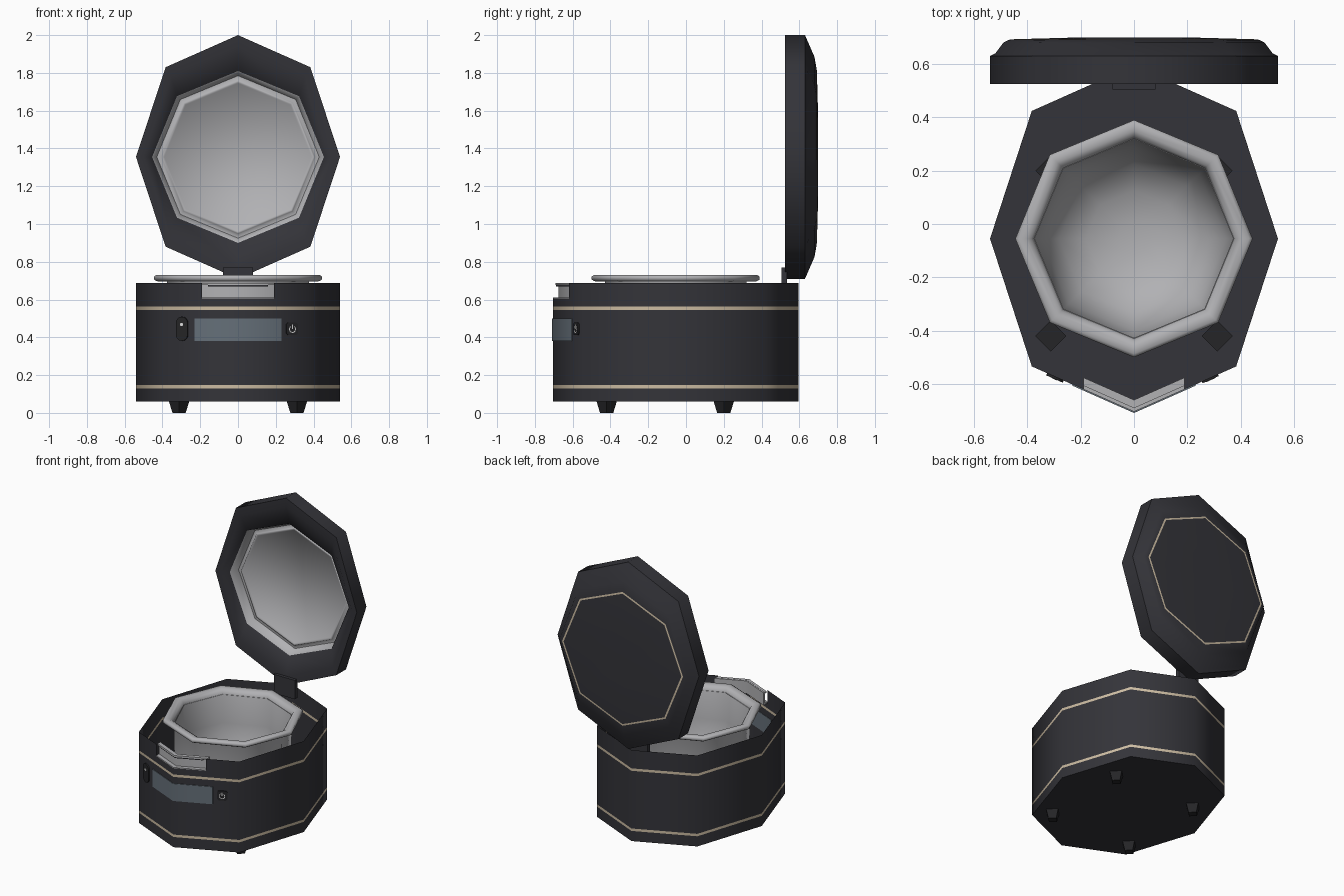
import bpy, bmesh, math
from mathutils import Matrix, Vector

if "Cube" in bpy.data.objects:
    bpy.data.objects.remove(bpy.data.objects["Cube"])


def material(name, rgb):
    m = bpy.data.materials.new(name)
    m.use_nodes = True
    m.diffuse_color = (*rgb, 1)
    m.node_tree.nodes["Principled BSDF"].inputs["Base Color"].default_value = (*rgb, 1)
    return m


DARK = material("charcoal", (0.034, 0.034, 0.041))
BLACK = material("black", (0.018, 0.018, 0.02))
GOLD = material("pale_gold", (0.6, 0.5, 0.36))
GREY = material("light_grey", (0.44, 0.44, 0.455))
GLASS = material("display_blue_grey", (0.13, 0.16, 0.19))
WHITE = material("white", (0.75, 0.75, 0.75))

CY = -0.055          # centre of the pot and body
TIP = -0.705         # front corner of the body
SLOPE = 0.444        # how fast the two front walls run back


def finish(name, bm, mats, normals=True):
    if normals:
        bmesh.ops.recalc_face_normals(bm, faces=bm.faces)
    me = bpy.data.meshes.new(name)
    bm.to_mesh(me)
    bm.free()
    for m in mats:
        me.materials.append(m)
    ob = bpy.data.objects.new(name, me)
    bpy.context.collection.objects.link(ob)
    bpy.ops.object.select_all(action="DESELECT")
    ob.select_set(True)
    bpy.context.view_layer.objects.active = ob
    bpy.ops.object.shade_smooth_by_angle(angle=math.radians(60))
    return ob


def octagon(rx, ry):
    # stretched octagons bulge a little at their long corners
    f = 0.707 + 0.03 * min(1, max(0, ry / rx - 1) / 0.2)
    a, b = rx * 0.71, ry * f
    return [(rx, 0), (a, b), (0, ry), (-a, b), (-rx, 0), (-a, -b), (0, -ry), (a, -b)]


def loft(rings, place, cap_start=False, cap_end=False):
    """rings: (rx, ry, height, material index of the band that follows)"""
    bm = bmesh.new()
    loops = [[bm.verts.new(place(x, y, h)) for x, y in octagon(rx, ry)]
             for rx, ry, h, _ in rings]
    for (lo, hi), ring in zip(zip(loops, loops[1:]), rings):
        for i in range(8):
            j = (i + 1) % 8
            bm.faces.new((lo[i], lo[j], hi[j], hi[i])).material_index = ring[3]
    if cap_start:
        bm.faces.new(loops[0][::-1]).material_index = rings[0][3]
    if cap_end:
        bm.faces.new(loops[-1]).material_index = rings[-1][3]
    return bm


def upright(x, y, h):
    return (x, y + CY, h)


def standing(x, y, h):
    return (x, h, y + 1.355)


# Body: open shell with two gold bands and a notch at the front of the rim
levels = [(0.06, 0), (0.13, 1), (0.147, 0), (0.545, 1), (0.562, 0), (0.688, 0)]
bm = loft([(0.54, 0.65, z, m) for z, m in levels], upright, cap_start=True)
for co, no in (((0.19, 0, 0), (1, 0, 0)), ((-0.19, 0, 0), (1, 0, 0)), ((0, 0, 0.605), (0, 0, 1))):
    bmesh.ops.bisect_plane(bm, geom=bm.verts[:] + bm.edges[:] + bm.faces[:],
                           plane_co=co, plane_no=no)
cut = [f for f in bm.faces if abs(f.calc_center_median().x) < 0.19
       and f.calc_center_median().z > 0.605 and f.calc_center_median().y < -0.5]
bmesh.ops.delete(bm, geom=cut, context="FACES")
finish("body", bm, [DARK, GOLD])

# Inner pot
profile = [(0.372, 0.695), (0.43, 0.697), (0.445, 0.706), (0.445, 0.722), (0.432, 0.73),
           (0.405, 0.729), (0.385, 0.718), (0.375, 0.695), (0.372, 0.5), (0.345, 0.34),
           (0.28, 0.23), (0.18, 0.17), (0.06, 0.15)]
bm = loft([(r, r, z, 0) for r, z in profile], upright, cap_end=True)
finish("inner_pot", bm, [GREY])

# Lid: from the recessed lining, over the rim, to the back with its gold ring
lid = [(0.39, 0.39, 0.618, 1), (0.395, 0.395, 0.612, 1), (0.406, 0.406, 0.612, 1),
       (0.411, 0.411, 0.62, 1), (0.43, 0.43, 0.62, 1), (0.455, 0.455, 0.56, 0),
       (0.5, 0.585, 0.527, 0), (0.54, 0.645, 0.525, 0), (0.54, 0.645, 0.63, 0),
       (0.52, 0.622, 0.64, 0), (0.49, 0.53, 0.68, 0), (0.472, 0.475, 0.69, 0),
       (0.462, 0.462, 0.692, 2), (0.45, 0.45, 0.693, 0), (0.2, 0.2, 0.7, 0)]
finish("lid", loft(lid, standing, True, True), [DARK, GREY, GOLD])


def box(name, lo, hi, mat):
    bm = bmesh.new()
    bmesh.ops.create_cube(bm, size=1)
    for v in bm.verts:
        v.co = [(a + b) / 2 + c * (b - a) for a, b, c in zip(lo, hi, v.co)]
    return finish(name, bm, [mat])


# Hinge
box("hinge", (-0.08, 0.505, 0.64), (0.08, 0.535, 0.77), DARK)


def front_panel(name, half, z0, z1, d0, d1, mat):
    """Strip bent round the front corner, between depths d0 and d1 behind the wall."""
    bm = bmesh.new()
    rows = []
    for x in (-half, 0, half):
        y = TIP + abs(x) * SLOPE
        rows.append([bm.verts.new((x, y + d, z))
                     for d, z in ((d0, z0), (d1, z0), (d1, z1), (d0, z1))])
    for a, b in zip(rows, rows[1:]):
        for i in range(4):
            j = (i + 1) % 4
            bm.faces.new((a[i], a[j], b[j], b[i]))
    bm.faces.new(rows[0])
    bm.faces.new(rows[-1])
    return finish(name, bm, [mat])


# Recessed front grip and display
front_panel("grip_back", 0.19, 0.605, 0.686, 0.03, 0.045, GREY)
front_panel("grip_shelf", 0.19, 0.6, 0.61, 0.001, 0.045, GREY)
front_panel("grip_flange", 0.19, 0.676, 0.687, 0.014, 0.035, GREY)
front_panel("grip_seal", 0.16, 0.668, 0.676, 0.018, 0.03, DARK)
front_panel("display", 0.23, 0.38, 0.5, -0.004, 0.003, GLASS)


def wall_plate(name, x, z, outline, rise, mat):
    """Flat outline laid on a front wall and raised by rise."""
    turn = math.copysign(math.atan(SLOPE), x)
    place = Matrix.Translation((x, TIP + abs(x) * SLOPE, z)) @ Matrix.Rotation(turn, 4, "Z")
    bm = bmesh.new()
    back = [bm.verts.new(place @ Vector((u, 0.002, w))) for u, w in outline]
    front = [bm.verts.new(place @ Vector((u, -rise, w))) for u, w in outline]
    n = len(outline)
    for i in range(n):
        j = (i + 1) % n
        bm.faces.new((back[i], back[j], front[j], front[i]))
    bm.faces.new(back)
    bm.faces.new(front)
    return finish(name, bm, [mat])


def arc(r, a0, a1, n, cz=0):
    return [(r * math.cos(math.radians(a0 + (a1 - a0) * i / n)),
             cz + r * math.sin(math.radians(a0 + (a1 - a0) * i / n))) for i in range(n + 1)]


# Buttons on either side of the display
capsule = arc(0.034, 0, 180, 8, 0.03) + arc(0.034, 180, 360, 8, -0.03)
wall_plate("mode_button", -0.295, 0.445, capsule, 0.008, BLACK)
wall_plate("mode_light", -0.295, 0.468, arc(0.009, 0, 330, 11), 0.01, WHITE)
square = [(s * a, t * b) for s, t, a, b in (
    (1, 1, 0.033, 0.024), (1, 1, 0.024, 0.033), (-1, 1, 0.024, 0.033), (-1, 1, 0.033, 0.024),
    (-1, -1, 0.033, 0.024), (-1, -1, 0.024, 0.033), (1, -1, 0.024, 0.033), (1, -1, 0.033, 0.024))]
wall_plate("power_button", 0.285, 0.445, square, 0.006, BLACK)
wall_plate("power_ring", 0.285, 0.443, arc(0.02, 125, 415, 14) + arc(0.015, 415, 125, 14), 0.008, WHITE)
wall_plate("power_bar", 0.285, 0.455, [(-0.003, -0.01), (0.003, -0.01), (0.003, 0.012), (-0.003, 0.012)],
           0.008, WHITE)

# Feet: four-sided tapered studs that pass through the floor
for side, sx in (("left", 1), ("right", -1)):
    for end, y in (("front", -0.42), ("back", 0.2)):
        bm = bmesh.new()
        bmesh.ops.create_cone(bm, cap_ends=True, segments=4, radius1=0.035, radius2=0.058, depth=0.075)
        bmesh.ops.translate(bm, verts=bm.verts, vec=(sx * 0.312, y, 0.0375))
        finish(f"{end}_{side}_foot", bm, [BLACK])
